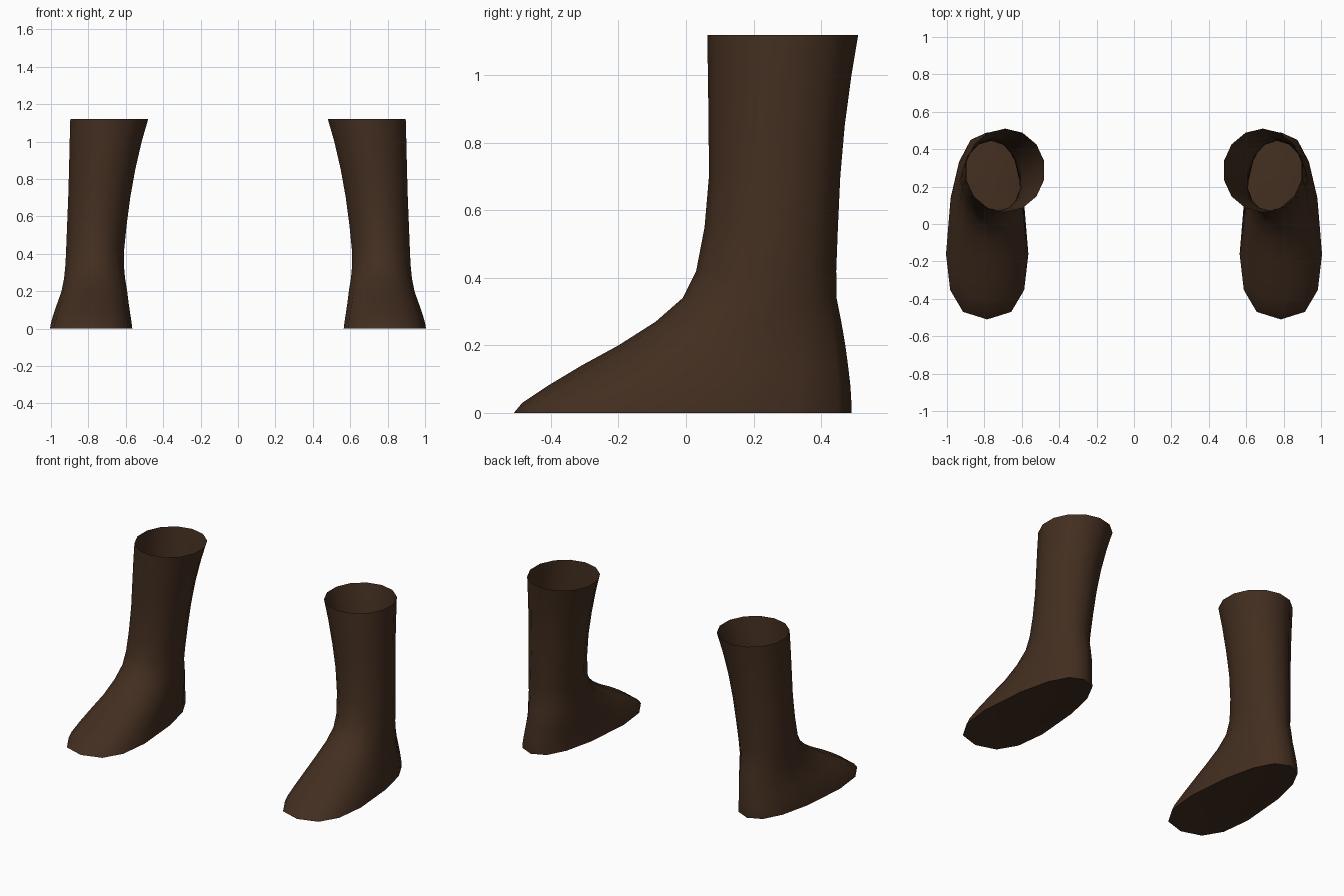
import bpy, bmesh
from math import cos, sin, pi, copysign, radians

if "Cube" in bpy.data.objects:
    bpy.data.objects.remove(bpy.data.objects["Cube"])

SIDES = 14

# Horizontal slices: z, y front, y back, x inner, x outer, heel taper, squareness
SLICES = [
    (0.00, -0.51, 0.49, 0.573, 0.997, 0.20, 2.5),
    (0.03, -0.485, 0.49, 0.577, 0.992, 0.20, 2.5),
    (0.08, -0.41, 0.487, 0.582, 0.98, 0.18, 2.4),
    (0.14, -0.31, 0.48, 0.588, 0.962, 0.14, 2.3),
    (0.20, -0.20, 0.472, 0.593, 0.943, 0.10, 2.2),
    (0.27, -0.09, 0.46, 0.602, 0.932, 0.05, 2.1),
    (0.34, -0.01, 0.446, 0.607, 0.926, 0.02, 2.0),
    (0.42, 0.03, 0.445, 0.605, 0.923, 0.00, 2.0),
    (0.55, 0.055, 0.450, 0.592, 0.918, 0.00, 2.0),
    (0.70, 0.068, 0.457, 0.572, 0.912, 0.00, 2.0),
    (0.85, 0.067, 0.470, 0.545, 0.908, 0.00, 2.0),
    (1.00, 0.065, 0.490, 0.510, 0.905, 0.00, 2.0),
    (1.12, 0.063, 0.510, 0.475, 0.902, 0.00, 2.0),
]

leather = bpy.data.materials.new("brown_leather")
leather.diffuse_color = (0.055, 0.027, 0.014, 1)
leather.use_nodes = True
leather.node_tree.nodes["Principled BSDF"].inputs["Base Color"].default_value = leather.diffuse_color


def ring(bm, side, data, scale=1.0, lift=0.0):
    z, y0, y1, x0, x1, taper, power = data
    verts = []
    for i in range(SIDES):
        a = 2 * pi * i / SIDES - pi / 2
        c = copysign(abs(cos(a)) ** (2 / power), cos(a))
        s = copysign(abs(sin(a)) ** (2 / power), sin(a))
        x = (x0 + x1) / 2 + (x1 - x0) / 2 * c * (1 - taper * s) * scale
        y = (y0 + y1) / 2 + (y1 - y0) / 2 * s * scale
        verts.append(bm.verts.new((side * x, y, z + lift)))
    return verts


def bridge(bm, low, high):
    for i in range(SIDES):
        j = (i + 1) % SIDES
        bm.faces.new((low[i], low[j], high[j], high[i]))


def boot(name, side):
    bm = bmesh.new()
    # Upper and shaft, open at the top
    rings = [ring(bm, side, d) for d in SLICES]
    for low, high in zip(rings, rings[1:]):
        bridge(bm, low, high)
    # Slightly hollow sole
    inner = ring(bm, side, SLICES[0], 0.6, 0.02)
    bridge(bm, inner, rings[0])
    bm.faces.new(inner[::-1])
    if side < 0:
        bmesh.ops.reverse_faces(bm, faces=bm.faces[:])
    mesh = bpy.data.meshes.new(name)
    bm.to_mesh(mesh)
    bm.free()
    mesh.materials.append(leather)
    ob = bpy.data.objects.new(name, mesh)
    bpy.context.collection.objects.link(ob)
    bpy.ops.object.select_all(action='DESELECT')
    ob.select_set(True)
    bpy.context.view_layer.objects.active = ob
    bpy.ops.object.shade_smooth_by_angle(angle=radians(60))


boot("right_boot", -1)
boot("left_boot", 1)
